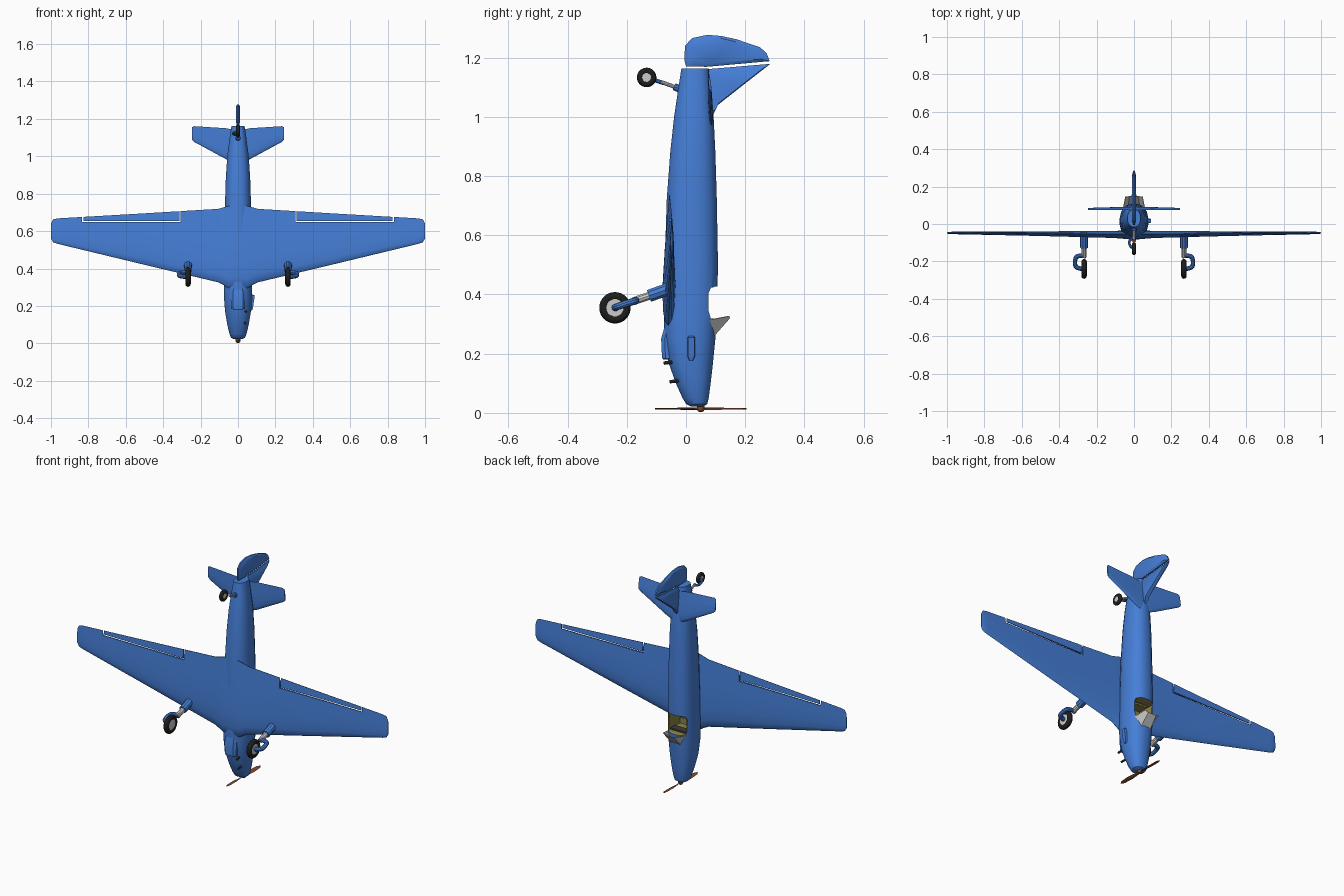
import bpy, bmesh, math
from mathutils import Vector

if "Cube" in bpy.data.objects:
    bpy.data.objects.remove(bpy.data.objects["Cube"])

def mat(name, r, g, b):
    m = bpy.data.materials.new(name)
    m.diffuse_color = (r, g, b, 1)
    m.use_nodes = True
    m.node_tree.nodes["Principled BSDF"].inputs["Base Color"].default_value = m.diffuse_color
    return m

BLUE = mat("blue", 0.06, 0.21, 0.68)
BLACK = mat("black", 0.012, 0.012, 0.012)
BROWN = mat("brown", 0.22, 0.07, 0.03)
OLIVE = mat("olive", 0.25, 0.23, 0.07)
DARK = mat("dark", 0.05, 0.045, 0.04)

def activate(ob):
    bpy.ops.object.select_all(action='DESELECT')
    bpy.context.view_layer.objects.active = ob
    ob.select_set(True)

def smooth(ob, angle=35):
    activate(ob)
    bpy.ops.object.shade_smooth_by_angle(angle=math.radians(angle))

def loft(name, rings, m=None, cap=True):
    bm = bmesh.new()
    vs = [[bm.verts.new(p) for p in r] for r in rings]
    n = len(vs[0])
    for a, b in zip(vs, vs[1:]):
        for i in range(n):
            bm.faces.new((a[i], a[(i + 1) % n], b[(i + 1) % n], b[i]))
    if cap:
        bm.faces.new(vs[0])
        bm.faces.new(vs[-1])
    bmesh.ops.recalc_face_normals(bm, faces=bm.faces)
    me = bpy.data.meshes.new(name)
    bm.to_mesh(me)
    bm.free()
    ob = bpy.data.objects.new(name, me)
    bpy.context.collection.objects.link(ob)
    if m:
        me.materials.append(m)
    return ob

def box(name, lo, hi, m=None):
    return loft(name, [[(lo[0], lo[1], z), (hi[0], lo[1], z), (hi[0], hi[1], z), (lo[0], hi[1], z)]
                       for z in (lo[2], hi[2])], m)

def pipe(name, pts, r, m=None, spline='POLY'):
    cu = bpy.data.curves.new(name, 'CURVE')
    cu.dimensions = '3D'
    cu.bevel_depth, cu.bevel_resolution, cu.use_fill_caps = r, 3, True
    sp = cu.splines.new(spline)
    sp.points.add(len(pts) - 1)
    for p, q in zip(sp.points, pts):
        p.co = (*q, 1)
    if spline == 'NURBS':
        sp.use_endpoint_u, sp.order_u = True, 3
    ob = bpy.data.objects.new(name, cu)
    bpy.context.collection.objects.link(ob)
    activate(ob)
    bpy.ops.object.convert(target='MESH')
    ob = bpy.context.object
    if m:
        ob.data.materials.clear()
        ob.data.materials.append(m)
    smooth(ob)
    return ob

def cut(ob, cutter):
    cutter.hide_render = True
    md = ob.modifiers.new("cut", 'BOOLEAN')
    md.operation, md.object, md.solver = 'DIFFERENCE', cutter, 'EXACT'
    md.material_mode = 'TRANSFER'
    activate(ob)
    bpy.ops.object.modifier_apply(modifier="cut")
    bpy.data.objects.remove(cutter)

# fuselage: z, belly y, top y, half width
def oval(z, yb, yt, w, n=20, e=0.85):
    pts = []
    for i in range(n):
        a = 2 * math.pi * (i + 0.5) / n
        c, s = math.cos(a), math.sin(a)
        pts.append((w * math.copysign(abs(c) ** e, c),
                    (yb + yt) / 2 + (yt - yb) / 2 * math.copysign(abs(s) ** e, s), z))
    return pts

body = [(0.022, 0.015, 0.06, 0.024), (0.03, 0.0, 0.072, 0.038), (0.05, -0.012, 0.077, 0.046),
        (0.1, -0.035, 0.084, 0.058), (0.17, -0.06, 0.092, 0.07), (0.25, -0.074, 0.1, 0.076),
        (0.32, -0.076, 0.105, 0.077), (0.5, -0.073, 0.109, 0.076), (0.72, -0.066, 0.105, 0.071),
        (0.88, -0.054, 0.1, 0.066), (1.0, -0.041, 0.094, 0.058), (1.1, -0.026, 0.083, 0.045),
        (1.163, -0.016, 0.077, 0.035)]
fus = loft("fuselage", [oval(*b) for b in body], BLUE)
# cockpit opening: side-to-side saddle, then the olive tub
saddle = [(0.2, 0.315), (0.098, 0.315), (0.083, 0.322), (0.076, 0.345), (0.076, 0.405),
          (0.083, 0.42), (0.098, 0.427), (0.2, 0.427)]
cut(fus, loft("saddle_cutter", [[(x, y, z) for y, z in saddle] for x in (-0.2, 0.2)], OLIVE))
cut(fus, box("tub_cutter", (-0.056, -0.025, 0.318), (0.056, 0.2, 0.424), OLIVE))
smooth(fus)
box("seat_back", (-0.035, -0.02, 0.405), (0.035, 0.065, 0.415), OLIVE)
box("seat", (-0.035, -0.02, 0.365), (0.035, 0.005, 0.405), OLIVE)
box("instrument_panel", (-0.05, 0.03, 0.319), (0.05, 0.072, 0.328), DARK)

# three-panel windshield
lower = [(-0.058, 0.076, 0.315), (-0.03, 0.094, 0.262), (0.03, 0.094, 0.262), (0.058, 0.076, 0.315)]
upper = [(-0.045, 0.145, 0.328), (-0.025, 0.147, 0.322), (0.025, 0.147, 0.322), (0.045, 0.145, 0.328)]
bm = bmesh.new()
lo, hi = [[bm.verts.new(p) for p in r] for r in (lower, upper)]
for i in range(3):
    bm.faces.new((lo[i], lo[i + 1], hi[i + 1], hi[i]))
me = bpy.data.meshes.new("windshield")
bm.to_mesh(me)
bm.free()
ws = bpy.data.objects.new("windshield", me)
bpy.context.collection.objects.link(ws)
md = ws.modifiers.new("thickness", 'SOLIDIFY')
md.thickness = 0.003

# wing and tailplane share one airfoil: chord fraction, thickness fraction
FOIL = [(0, 0), (0.03, 0.5), (0.12, 0.85), (0.3, 1), (0.6, 0.7), (1, 0.06),
        (1, -0.06), (0.6, -0.6), (0.3, -0.9), (0.12, -0.8), (0.03, -0.5)]

def plane(name, half):
    secs = [(-s[0],) + s[1:] for s in reversed(half)] + half
    return loft(name, [[(x, y0 + (y1 - y0) * c + t * f, z0 + (z1 - z0) * c) for c, f in FOIL]
                       for x, z0, z1, y0, y1, t in secs], BLUE)

# half span sections: x, leading z, trailing z, leading y, trailing y, half thickness
wing = plane("wing", [(0.05, 0.295, 0.735, -0.06, -0.056, 0.023), (0.078, 0.312, 0.727, -0.059, -0.055, 0.022),
                      (0.105, 0.326, 0.719, -0.058, -0.054, 0.02), (0.5, 0.42, 0.695, -0.053, -0.051, 0.013),
                      (0.965, 0.532, 0.668, -0.048, -0.048, 0.007), (0.988, 0.54, 0.663, -0.048, -0.048, 0.006),
                      (1.0, 0.56, 0.64, -0.048, -0.048, 0.003)])
# aileron gaps
for s in (-1, 1):
    for a, b in (((0.31, 0.648), (0.83, 0.655)), ((0.307, 0.648), (0.313, 0.75)), ((0.827, 0.648), (0.834, 0.75))):
        x = sorted((s * a[0], s * b[0]))
        cut(wing, box("gap_cutter", (x[0], -0.2, a[1]), (x[1], 0.1, b[1]), BLUE))
smooth(wing)
smooth(plane("tailplane", [(0.03, 0.97, 1.143, 0.086, 0.075, 0.008), (0.065, 0.985, 1.15, 0.086, 0.075, 0.008),
                           (0.235, 1.077, 1.161, 0.083, 0.075, 0.005), (0.247, 1.088, 1.155, 0.083, 0.075, 0.004)]))

# fin and rudder: outline plates with thinner edges
def plate(name, pts, w):
    c = Vector((sum(p[0] for p in pts), sum(p[1] for p in pts))) / len(pts)
    ins = [c + (Vector(p) - c) * 0.82 for p in pts]
    rings = [[(x, p[0], p[1]) for p in o] for x, o in
             ((-w, ins), (-w * 0.35, pts), (w * 0.35, pts), (w, ins))]
    smooth(loft(name, rings, BLUE))

plate("fin", [(0.06, 1.0), (0.094, 1.012), (0.105, 1.038), (0.19, 1.105), (0.285, 1.179), (0.06, 1.16)], 0.011)
plate("rudder", [(0, 1.17), (-0.006, 1.195), (-0.003, 1.24), (0.02, 1.266), (0.073, 1.277), (0.12, 1.273),
                 (0.17, 1.262), (0.25, 1.235), (0.272, 1.215), (0.283, 1.188), (0.07, 1.169)], 0.011)

# wheels: black tire and grey hub, axle along x
def wheel(name, pos, r, t):
    rot = (0, math.pi / 2, 0)
    bpy.ops.mesh.primitive_torus_add(major_segments=32, minor_segments=12, major_radius=r - t,
                                     minor_radius=t, location=pos, rotation=rot)
    tire = bpy.context.object
    tire.name = name + "_tire"
    tire.data.materials.append(BLACK)
    smooth(tire, 60)
    bpy.ops.mesh.primitive_cylinder_add(vertices=24, radius=r - 1.5 * t, depth=1.5 * t, location=pos, rotation=rot)
    bpy.context.object.name = name + "_hub"
    smooth(bpy.context.object)

for s, side in ((-1, "left"), (1, "right")):
    x = s * 0.267
    wheel(side + "_wheel", (x, -0.24, 0.355), 0.053, 0.0145)
    pipe(side + "_leg_sleeve", [(x, -0.05, 0.422), (x, -0.125, 0.395)], 0.022, BLUE)
    pipe(side + "_leg_rod", [(x, -0.12, 0.397), (x, -0.178, 0.377)], 0.014)
    pipe(side + "_fork", [(x - s * 0.008, -0.172, 0.38), (x + s * 0.04, -0.165, 0.38), (x + s * 0.05, -0.2, 0.37),
                          (x + s * 0.045, -0.238, 0.357), (x, -0.24, 0.355)], 0.012, BLUE, 'NURBS')

# tail wheel with strut and fork
wheel("tail_wheel", (0, -0.133, 1.133), 0.033, 0.011)
pipe("tail_sleeve", [(0, -0.012, 1.09), (0, -0.04, 1.102)], 0.013, BLUE)
pipe("tail_strut", [(0, -0.035, 1.1), (0, -0.085, 1.118)], 0.007)
pipe("tail_fork", [(0, -0.075, 1.114), (-0.025, -0.08, 1.115), (-0.025, -0.12, 1.129), (0, -0.133, 1.133)],
     0.007, BLUE, 'NURBS')

# chin scoop with dark mouth
def scoop(z, y, w):
    return [(-w, 0, z), (-w, y + 0.012, z), (-w * 0.7, y, z), (w * 0.7, y, z), (w, y + 0.012, z), (w, 0, z)]
smooth(loft("chin_scoop", [scoop(0.183, -0.081, 0.036), scoop(0.25, -0.084, 0.04), scoop(0.3, -0.07, 0.034)], BLUE))
box("scoop_mouth", (-0.028, -0.077, 0.181), (0.028, -0.04, 0.19), DARK)

# side fairing on the right of the cowl, exhaust stubs below
loft("side_fairing", [[(0.05, y0, z), (x, y0 + 0.006, z), (x, y1 - 0.006, z), (0.05, y1, z)] for z, x, y0, y1 in
     ((0.175, 0.075, 0.007, 0.028), (0.19, 0.08, 0.001, 0.034), (0.255, 0.09, 0.001, 0.034), (0.26, 0.08, 0.004, 0.03))], BLUE)
for i, (x, y, z) in enumerate([(0.038, -0.045, 0.168), (0.034, -0.025, 0.105)]):
    pipe(f"exhaust_{i}", [(x, y + 0.015, z + 0.006), (x + 0.006, y - 0.03, z)], 0.006, DARK)

# propeller: twisted blades along y plus hub
blades = []
for d, w, tw in ((-0.155, 0.003, 10), (-0.14, 0.011, 13), (-0.08, 0.014, 20), (-0.02, 0.009, 35), (0, 0.008, 90),
                 (0.02, 0.009, 145), (0.08, 0.014, 160), (0.14, 0.011, 167), (0.155, 0.003, 170)):
    a = math.radians(tw)
    c, s = math.cos(a), math.sin(a)
    t = 0.003 if abs(d) > 0.01 else 0.007
    blades.append([(u * c - v * s, 0.05 + d, 0.014 + (u * s + v * c) * 0.7)
                   for u, v in ((-w, 0), (0, -t), (w, 0), (0, t))])
loft("propeller", blades, BROWN)
smooth(loft("propeller_hub", [[(r * math.cos(k * math.pi / 8), 0.05 + r * math.sin(k * math.pi / 8), z)
            for k in range(16)] for r, z in ((0.004, 0.003), (0.01, 0.006), (0.013, 0.014), (0.013, 0.026))], BROWN))
